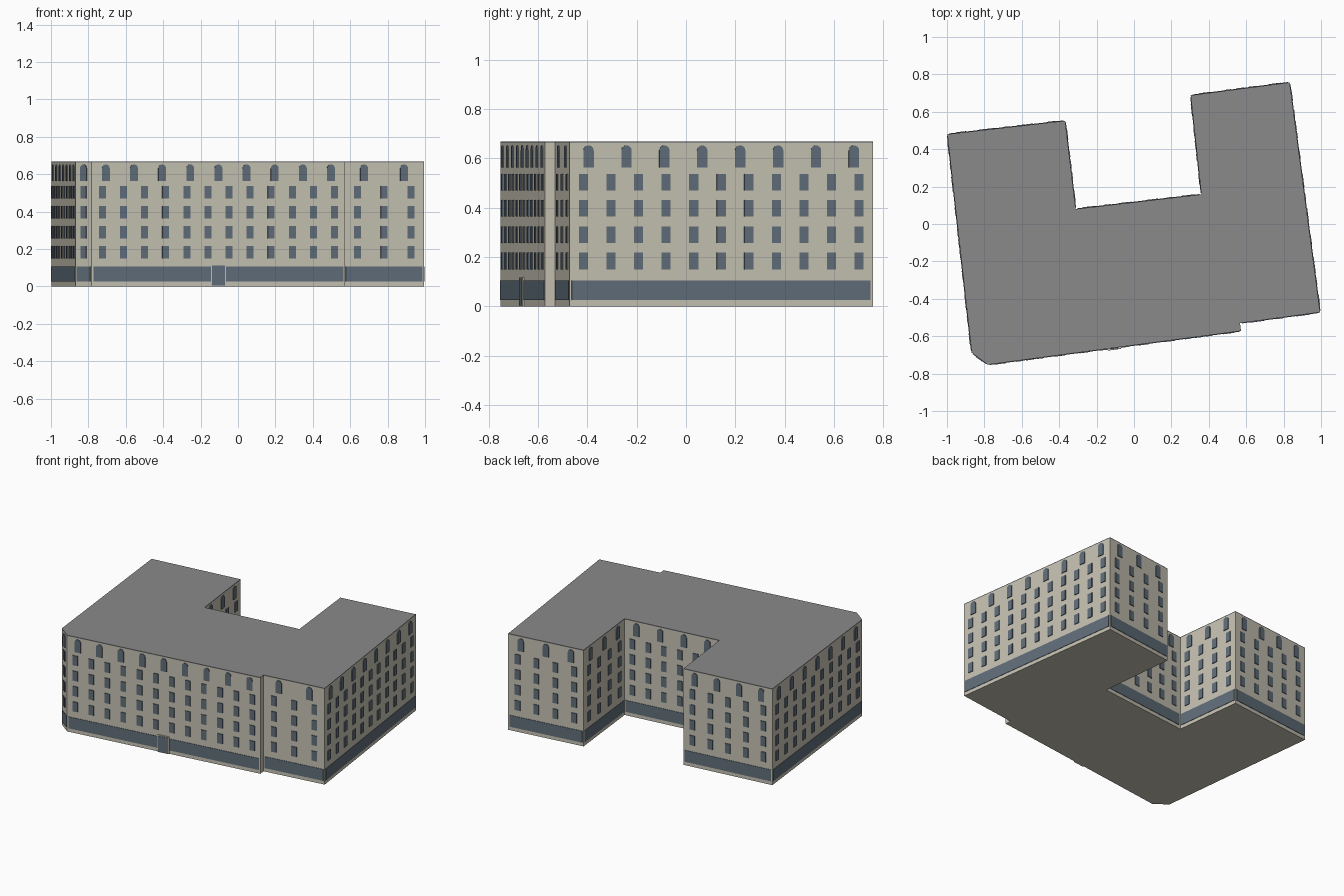
import bpy, bmesh, math
from mathutils import Vector

if "Cube" in bpy.data.objects:
    bpy.data.objects.remove(bpy.data.objects["Cube"])

HEIGHT = 0.667
FOOTPRINT = [(-0.998, 0.48), (-0.868, -0.688), (-0.782, -0.752), (0.572, -0.572),
             (0.567, -0.53), (0.995, -0.472), (0.832, 0.757), (0.303, 0.688),
             (0.36, 0.158), (-0.312, 0.08), (-0.368, 0.552)]


def material(name, rgb):
    m = bpy.data.materials.new(name)
    m.diffuse_color = (*rgb, 1)
    m.use_nodes = True
    m.node_tree.nodes["Principled BSDF"].inputs["Base Color"].default_value = m.diffuse_color
    return m


STONE = material("pale stone", (0.565, 0.54, 0.45))
GLASS = material("slate glass", (0.118, 0.155, 0.195))
ROOF = material("roof grey", (0.26, 0.255, 0.26))


def finish(bm, name, mat):
    bmesh.ops.recalc_face_normals(bm, faces=bm.faces)
    mesh = bpy.data.meshes.new(name)
    bm.to_mesh(mesh)
    bm.free()
    mesh.materials.append(mat)
    obj = bpy.data.objects.new(name, mesh)
    bpy.context.collection.objects.link(obj)
    return obj


def extrude(bm, points, offset):
    """Closed prism from a flat outline."""
    low = [bm.verts.new(p) for p in points]
    high = [bm.verts.new(Vector(p) + offset) for p in points]
    bm.faces.new(low)
    bm.faces.new(high)
    n = len(low)
    for i in range(n):
        bm.faces.new((low[i], low[(i + 1) % n], high[(i + 1) % n], high[i]))


def slab(name, z0, z1, mat):
    bm = bmesh.new()
    extrude(bm, [(x, y, z0) for x, y in FOOTPRINT], Vector((0, 0, z1 - z0)))
    finish(bm, name, mat)


def rectangle(w, z0, z1):
    return [(-w / 2, z0), (w / 2, z0), (w / 2, z1), (-w / 2, z1)]


def arch(w, z0, z1, segments=8):
    r = w / 2
    return [(-r, z0), (r, z0)] + [
        (r * math.cos(math.pi * i / segments), z1 - r + r * math.sin(math.pi * i / segments))
        for i in range(segments + 1)]


class Wall:
    """One straight facade between two footprint corners."""
    def __init__(self, a, b):
        self.a = Vector((*a, 0))
        self.length = (Vector((*b, 0)) - self.a).length
        self.along = (Vector((*b, 0)) - self.a) / self.length
        self.out = Vector((self.along.y, -self.along.x, 0))

    def plate(self, bm, centre, outline, depth):
        base = self.a + self.along * centre - self.out * 0.002
        pts = [base + self.along * u + Vector((0, 0, z)) for u, z in outline]
        extrude(bm, pts, self.out * (depth + 0.002))


# Building body and flat roof
slab("walls", 0, HEIGHT - 0.006, STONE)
slab("roof", HEIGHT - 0.006, HEIGHT, ROOF)

# Windows and ground floor glazing on every long facade
walls = [Wall(a, b) for a, b in zip(FOOTPRINT, FOOTPRINT[1:] + FOOTPRINT[:1])]
windows, arches, band = bmesh.new(), bmesh.new(), bmesh.new()
for wall in walls:
    L = wall.length
    if L < 0.08:
        continue
    n = max(1, int(L / 0.11))
    for i in range(n):
        for z in (0.15, 0.257, 0.363, 0.47):
            wall.plate(windows, (i + 0.5) * L / n, rectangle(0.037, z, z + 0.067), 0.005)
    n = max(1, int(L / 0.149))
    for i in range(n):
        wall.plate(arches, (i + 0.5) * L / n, arch(0.042, 0.563, 0.652), 0.005)
    wall.plate(band, L / 2, rectangle(L - 0.018, 0.025, 0.105), 0.003)
finish(windows, "upper_windows", GLASS)
finish(arches, "arched_windows", GLASS)
finish(band, "ground_floor_glazing", GLASS)

# Entrance in the middle of the main front
front = walls[2]
frame, door = bmesh.new(), bmesh.new()
front.plate(frame, front.length / 2, rectangle(0.082, 0, 0.118), 0.007)
front.plate(door, front.length / 2, rectangle(0.07, 0.004, 0.112), 0.010)
finish(frame, "door_frame", STONE)
finish(door, "entrance_door", GLASS)
